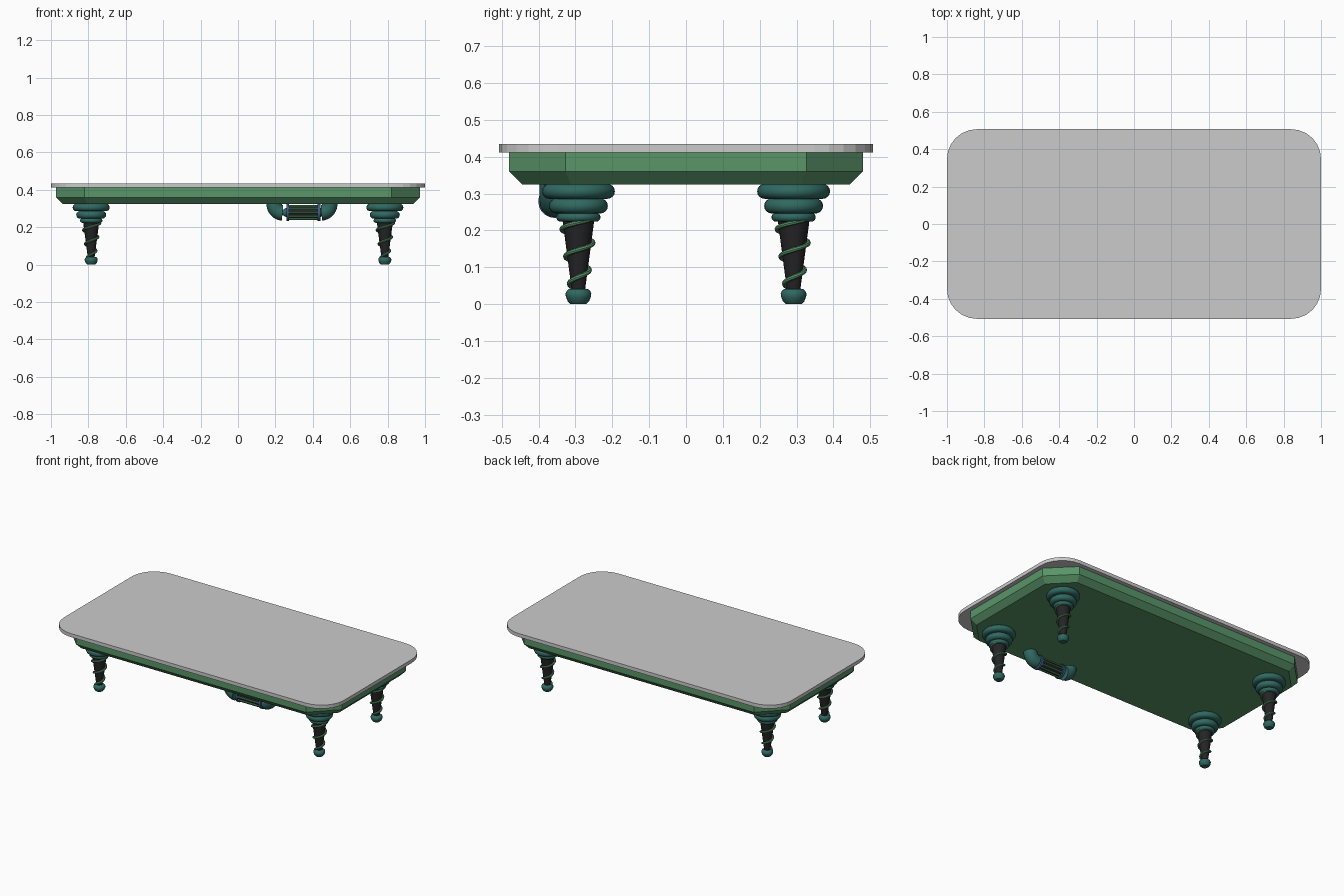
import bpy, bmesh
from math import sin, cos, pi, tau, radians
from mathutils import Matrix, Vector

if "Cube" in bpy.data.objects:
    bpy.data.objects.remove(bpy.data.objects["Cube"])


def material(name, rgb):
    m = bpy.data.materials.new(name)
    m.diffuse_color = (*rgb, 1)
    m.use_nodes = True
    m.node_tree.nodes["Principled BSDF"].inputs["Base Color"].default_value = m.diffuse_color
    return m


GREEN = material("green", (0.10, 0.30, 0.14))
TEAL = material("teal", (0.03, 0.14, 0.12))
BLACK = material("black", (0.018, 0.018, 0.02))
BLUE = material("blue", (0.05, 0.10, 0.24))


def loft(name, rings, mat=None, smooth=False, loc=(0, 0, 0), rot=None):
    """Skin a list of equal-length point rings and cap both ends."""
    bm = bmesh.new()
    vs = [[bm.verts.new(p) for p in r] for r in rings]
    n = len(vs[0])
    for a, b in zip(vs, vs[1:]):
        for i in range(n):
            j = (i + 1) % n
            bm.faces.new((a[i], a[j], b[j], b[i]))
    bm.faces.new(vs[0])
    bm.faces.new(vs[-1])
    bmesh.ops.recalc_face_normals(bm, faces=bm.faces)
    if rot:
        bmesh.ops.transform(bm, matrix=rot, verts=bm.verts)
    me = bpy.data.meshes.new(name)
    bm.to_mesh(me)
    bm.free()
    ob = bpy.data.objects.new(name, me)
    bpy.context.collection.objects.link(ob)
    ob.location = loc
    if mat:
        me.materials.append(mat)
    if smooth:
        bpy.ops.object.select_all(action='DESELECT')
        ob.select_set(True)
        bpy.context.view_layer.objects.active = ob
        bpy.ops.object.shade_smooth_by_angle(angle=radians(40))
    return ob


def lathe(name, profile, mat, sides=24, smooth=True, **kw):
    rings = [[(r * cos(tau * i / sides), r * sin(tau * i / sides), z)
              for i in range(sides)] for r, z in profile]
    return loft(name, rings, mat, smooth, **kw)


def tube(name, path, radius, mat, sides=8, up=Vector((0, 0, 1))):
    """Sweep a circle along a list of points."""
    rings = []
    for k, p in enumerate(path):
        t = (path[min(k + 1, len(path) - 1)] - path[max(k - 1, 0)]).normalized()
        u = t.cross(up).normalized()
        v = u.cross(t)
        rings.append([p + radius * (u * cos(tau * i / sides) + v * sin(tau * i / sides))
                      for i in range(sides)])
    return loft(name, rings, mat, True)


def place(ob, loc):
    c = ob.copy()
    c.location = loc
    bpy.context.collection.objects.link(c)


# Table top: rounded slab
X, Y, R, SEG = 1.0, 0.507, 0.16, 6
outline = []
for q, (sx, sy) in enumerate([(1, 1), (-1, 1), (-1, -1), (1, -1)]):
    for k in range(SEG + 1):
        a = (q + k / SEG) * pi / 2
        outline.append((sx * (X - R) + R * cos(a), sy * (Y - R) + R * sin(a)))
loft("table_top", [[(x, y, z) for x, y in outline] for z in (0.412, 0.435)])


# Apron: chamfered frame, tapered below
def octagon(hx, hy, cx, cy, z):
    return [(hx, -cy, z), (hx, cy, z), (cx, hy, z), (-cx, hy, z),
            (-hx, cy, z), (-hx, -cy, z), (-cx, -hy, z), (cx, -hy, z)]


loft("apron", [octagon(0.938, 0.445, 0.807, 0.312, 0.325),
               octagon(0.972, 0.48, 0.82, 0.327, 0.36),
               octagon(0.972, 0.48, 0.82, 0.327, 0.412)], GREEN)


# Legs: stacked collars, tapered post, climbing spiral, foot
def collar(r, z0, z1):
    h = (z1 - z0) / 2
    n = 8
    return [(r - h + h * sin(pi * k / n), z0 + h - h * cos(pi * k / n)) for k in range(n + 1)]


parts = [lathe(f"leg_collar_{i + 1}", collar(*c), TEAL, 28) for i, c in enumerate(
    [(0.099, 0.286, 0.326), (0.080, 0.246, 0.287), (0.060, 0.224, 0.248)])]
parts.append(lathe("leg_post", [(0.017, 0.03), (0.044, 0.235)], BLACK, 16))
parts.append(lathe("leg_foot", [(0.021, 0), (0.029, 0.008), (0.034, 0.02), (0.035, 0.028),
                                (0.032, 0.036), (0.026, 0.041), (0.018, 0.042)], TEAL))
path = []
for k in range(73):
    t = k / 72
    z = 0.04 + 0.19 * t
    a = -pi / 2 + tau * (z - 0.055) / 0.074
    r = 0.018 + 0.026 * t + 0.005
    path.append(Vector((r * cos(a), r * sin(a), z)))
parts.append(tube("leg_spiral", path, 0.0065, GREEN))
for x, y in [(-0.785, 0.292), (0.785, -0.292), (0.785, 0.292)]:
    for p in parts:
        place(p, (x, y, 0))
for p in parts:
    p.location = (-0.785, -0.292, 0)

# Canister slung under the front edge, held by two elbow pipes
DY, DZ = -0.356, 0.279
for name, cx, s in [("elbow_left", 0.238, -1), ("elbow_right", 0.446, 1)]:
    arc = [Vector((cx + s * 0.045 * sin(pi / 2 * k / 10), DY, 0.326 - 0.049 * cos(pi / 2 * k / 10)))
           for k in range(11)]
    tube(name, arc, 0.041, TEAL, 20, Vector((0, 1, 0)))
ALONG_X = Matrix.Rotation(pi / 2, 4, 'Y')


def rod(name, x0, x1, r0, r1, mat, dy=0, dz=0, sides=20):
    return lathe(name, [(r0, x0), (r1, x1)], mat, sides, rot=ALONG_X, loc=(0, DY + dy, DZ + dz))


rod("canister_core", 0.262, 0.436, 0.034, 0.034, BLACK)
for i, x in enumerate((0.258, 0.426)):
    rod(f"canister_flange_{i + 1}", x, x + 0.014, 0.045, 0.045, BLUE)
rod("canister_nozzle_left", 0.236, 0.26, 0.012, 0.026, TEAL)
rod("canister_nozzle_right", 0.438, 0.448, 0.026, 0.02, TEAL)
for i in range(10):
    a = tau * i / 10
    rod(f"canister_rib_{i + 1}", 0.268, 0.43, 0.0055, 0.0055, GREEN,
        0.036 * cos(a), 0.036 * sin(a), 8)
